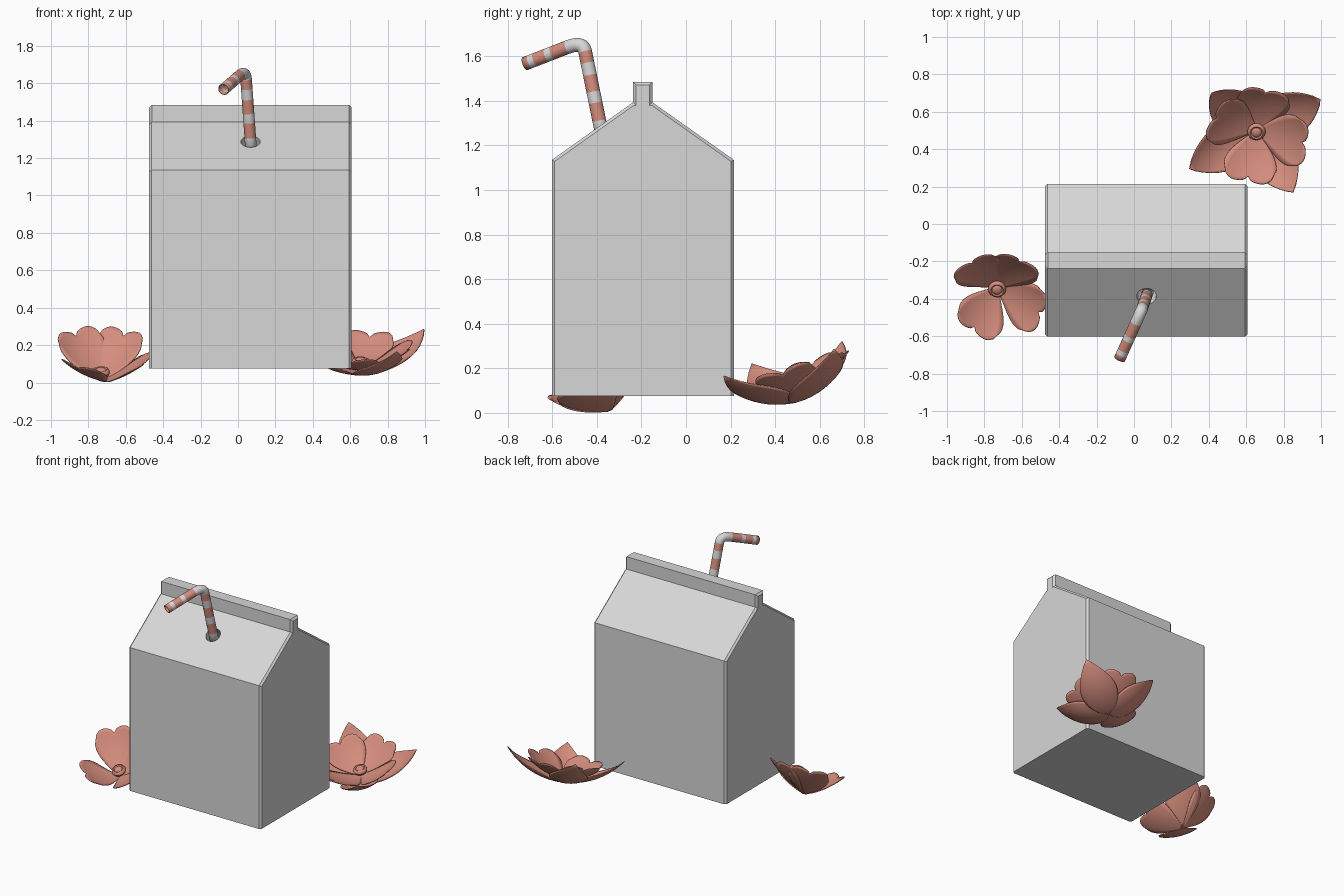
import bpy, bmesh, math
from mathutils import Vector

if "Cube" in bpy.data.objects:
    bpy.data.objects.remove(bpy.data.objects["Cube"])


def material(name, rgb):
    m = bpy.data.materials.new(name)
    m.diffuse_color = (*rgb, 1)
    m.use_nodes = True
    m.node_tree.nodes["Principled BSDF"].inputs["Base Color"].default_value = m.diffuse_color
    return m


GREY = material("light grey", (0.68, 0.68, 0.68))
SALMON = material("salmon pink", (0.66, 0.265, 0.205))


def make(name, bm, mats, smooth=False):
    bmesh.ops.recalc_face_normals(bm, faces=bm.faces)
    me = bpy.data.meshes.new(name)
    bm.to_mesh(me)
    bm.free()
    ob = bpy.data.objects.new(name, me)
    bpy.context.collection.objects.link(ob)
    for m in mats:
        me.materials.append(m)
    if smooth:
        bpy.ops.object.select_all(action='DESELECT')
        ob.select_set(True)
        bpy.context.view_layer.objects.active = ob
        bpy.ops.object.shade_smooth_by_angle(angle=math.radians(40))
    return ob


def prism(name, profile, x0, x1, bevel, z_min):
    """Extrude a (y, z) profile along x and chamfer its end edges above z_min."""
    bm = bmesh.new()
    f = bm.faces.new([bm.verts.new((x0, y, z)) for y, z in profile])
    ext = bmesh.ops.extrude_face_region(bm, geom=[f])
    for v in ext['geom']:
        if isinstance(v, bmesh.types.BMVert):
            v.co.x = x1
    bmesh.ops.recalc_face_normals(bm, faces=bm.faces)
    edges = [e for e in bm.edges
             if abs(e.verts[0].co.x - e.verts[1].co.x) < 1e-5
             and max(v.co.z for v in e.verts) > z_min]
    bmesh.ops.bevel(bm, geom=edges, offset=bevel, segments=1, affect='EDGES')
    return make(name, bm, [GREY])


# Carton body and top fin
carton = prism("carton_body", [(-0.602, 0.075), (0.215, 0.075), (0.215, 1.135),
                               (-0.15, 1.393), (-0.238, 1.393), (-0.602, 1.135)],
               -0.475, 0.607, 0.013, 0.1)
prism("carton_fin", [(-0.238, 1.38), (-0.15, 1.38), (-0.15, 1.485), (-0.238, 1.485)],
      -0.475, 0.607, 0.014, 1.4)

# Straw hole cut into the front roof slope
bm = bmesh.new()
bmesh.ops.create_cone(bm, cap_ends=True, segments=32, radius1=0.052, radius2=0.052, depth=0.2)
cutter = make("hole_cutter", bm, [GREY])
cutter.location = (0.067, -0.385, 1.285)
cutter.rotation_euler = (math.atan2(0.258, 0.364), 0, 0)
cutter.hide_render = True
cutter.hide_set(True)
mod = carton.modifiers.new("straw_hole", 'BOOLEAN')
mod.operation = 'DIFFERENCE'
mod.object = cutter
mod.solver = 'EXACT'


# Bendy striped straw: rings along a path, colour chosen per segment
def straw():
    base, corner, end = (Vector((0.067, -0.385, 1.29)), Vector((0.04, -0.462, 1.668)),
                         Vector((-0.077, -0.722, 1.567)))
    up, arm = corner - base, end - corner
    on_up = lambda z: base + up * ((z - base.z) / up.z)
    on_arm = lambda y: corner + arm * ((y - corner.y) / arm.y)
    stops = [(1.2, 0), (1.31, 0), (1.39, 1), (1.44, 0), (1.515, 1), (1.57, 0), (1.622, 1)]
    path = [(on_up(z), c) for z, c in stops]
    a, b = path[-1][0], on_arm(-0.53)
    for i in range(1, 10):
        t = i / 9
        path.append((a * (1 - t) ** 2 + corner * 2 * t * (1 - t) + b * t * t, 0))
    for y, c in [(-0.597, 1), (-0.623, 0), (-0.675, 1), (-0.698, 0), (-0.722, 1)]:
        path.append((on_arm(y), c))
    bm = bmesh.new()
    pts = [p for p, _ in path]
    side = up.cross(arm).normalized()
    prev, n = None, 24
    for i, (p, c) in enumerate(path):
        d = (pts[min(i + 1, len(pts) - 1)] - pts[max(i - 1, 0)]).normalized()
        o = d.cross(side)
        ring = [bm.verts.new(p + 0.031 * (side * math.cos(k * math.tau / n)
                                          + o * math.sin(k * math.tau / n))) for k in range(n)]
        if prev:
            for k in range(n):
                f = bm.faces.new((prev[k], prev[k - 1], ring[k - 1], ring[k]))
                f.material_index = c
        prev = ring
    ob = make("straw", bm, [GREY, SALMON], True)
    s = ob.modifiers.new("wall", 'SOLIDIFY')
    s.thickness = 0.005


straw()


# Petal: curved grid from base to tip, notched (heart) or pointed
def petal(name, base, tip, axis, width, sag, cup, heart):
    base, tip = Vector(base), Vector(tip)
    d = tip - base
    length = d.length
    d.normalize()
    side = axis.cross(d).normalized()
    nrm = d.cross(side)
    nu, nv = 14, 16
    bm = bmesh.new()
    rows = []
    for i in range(nu + 1):
        u = i / nu
        row = []
        for j in range(nv + 1):
            v = 2 * j / nv - 1
            if heart:
                lobe = math.sqrt(max(0, 1 - ((abs(v) - 0.5) / 0.5) ** 2))
                reach = 0.70 + 0.30 * lobe if abs(v) > 0.5 else 0.89 + 0.11 * lobe
                w = 0.012 + width * math.sin(u * math.pi / 2) ** 1.15
            else:
                reach = 1
                w = 0.012 * (1 - u) + width * math.sin(math.pi * u ** 0.85) ** 0.85 + 0.001
            s = u * reach
            h = -sag * 4 * s * (1 - s) + cup * v * v * (w / width) ** 2
            row.append(bm.verts.new(base + d * (s * length) + side * (v * w) + nrm * h))
        rows.append(row)
    for i in range(nu):
        for j in range(nv):
            bm.faces.new((rows[i][j], rows[i + 1][j], rows[i + 1][j + 1], rows[i][j + 1]))
    ob = make(name, bm, [SALMON], True)
    s = ob.modifiers.new("thin", 'SOLIDIFY')
    s.thickness = 0.005
    s.offset = 0


# Flower centre: lathed button with a groove
def button(name, loc, axis):
    prof = [(0.012, 0.03), (0.022, 0.026), (0.027, 0.02), (0.034, 0.025), (0.043, 0.02),
            (0.048, 0.007), (0.042, -0.008), (0.02, -0.025)]
    q = Vector((0, 0, 1)).rotation_difference(axis)
    bm = bmesh.new()
    n = 24
    rings = [[bm.verts.new(Vector(loc) + q @ Vector((r * math.cos(k * math.tau / n),
                                                     r * math.sin(k * math.tau / n), z)))
              for k in range(n)] for r, z in prof]
    for a, b in zip(rings, rings[1:]):
        for k in range(n):
            bm.faces.new((a[k - 1], a[k], b[k], b[k - 1]))
    bm.faces.new(rings[0])
    bm.faces.new(rings[-1])
    make(name, bm, [SALMON], True)


def tilted(deg):
    a = math.radians(deg)
    return Vector((0, -math.sin(a), math.cos(a)))


# Left flower: four heart petals
ax = tilted(25)
for i, tip in enumerate([(-0.88, -0.20, 0.28), (-0.60, -0.19, 0.28),
                         (-0.865, -0.575, 0.09), (-0.49, -0.49, 0.11)]):
    petal(f"left_flower_petal_{i + 1}", (-0.73, -0.34, 0.012), tip, ax, 0.125, 0.015, 0.02, True)
button("left_flower_centre", (-0.732, -0.345, 0.05), ax)

# Right flower: four heart petals over four pointed petals
ax = tilted(18)
for i, tip in enumerate([(0.71, 0.72, 0.27), (0.925, 0.425, 0.19),
                         (0.605, 0.225, 0.12), (0.42, 0.57, 0.24)]):
    petal(f"right_flower_petal_{i + 1}", (0.655, 0.50, 0.07), tip, ax, 0.13, 0.02, 0.02, True)
for i, tip in enumerate([(0.995, 0.665, 0.285), (0.415, 0.70, 0.32),
                         (0.297, 0.295, 0.22), (0.85, 0.17, 0.165)]):
    petal(f"right_flower_outer_petal_{i + 1}", (0.655, 0.50, 0.05), tip, ax, 0.12, 0.05, 0.03, False)
button("right_flower_centre", (0.655, 0.495, 0.105), ax)
